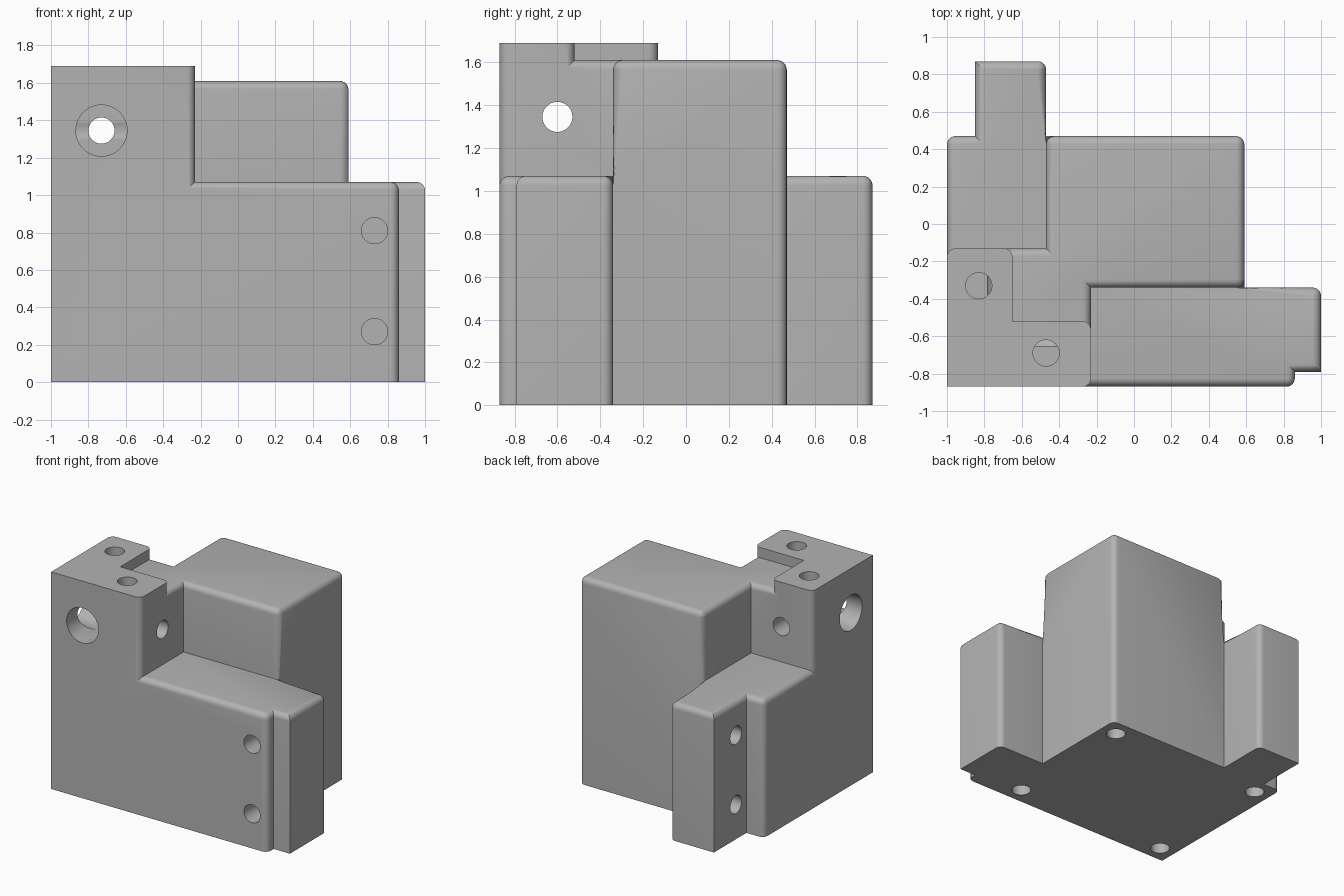
import bpy, bmesh, math
from mathutils import Vector, Matrix

if "Cube" in bpy.data.objects:
    bpy.data.objects.remove(bpy.data.objects["Cube"], do_unlink=True)

grey = bpy.data.materials.new("plain grey")
grey.use_nodes = True
colour = (0.45, 0.45, 0.45, 1)
grey.diffuse_color = colour
grey.node_tree.nodes["Principled BSDF"].inputs["Base Color"].default_value = colour

LOW, MID, TOP = 1.07, 1.61, 1.69

# Rectangular zones of the bracket: x range, y range, height
zones = [
    (-1, .86, -.87, -.34, LOW),      # side arm
    (.86, 1, -.79, -.34, LOW),       # side arm tongue
    (-1, -.47, -.87, .47, LOW),      # rear arm
    (-.85, -.47, .47, .87, LOW),     # rear arm tongue
    (-.47, .59, -.34, .47, MID),     # main block
    (-1, -.23, -.87, -.13, MID),     # corner column
    (-1, -.23, -.87, -.52, TOP),     # L-shaped pad
    (-1, -.65, -.87, -.13, TOP),
]
xs = sorted({v for z in zones for v in z[:2]})
ys = sorted({v for z in zones for v in z[2:4]})
zs = [0, LOW, MID, TOP]


def filled(i, j, k):
    if min(i, j, k) < 0 or i > len(xs) - 2 or j > len(ys) - 2 or k > 2:
        return False
    x, y = (xs[i] + xs[i + 1]) / 2, (ys[j] + ys[j + 1]) / 2
    return any(a < x < b and c < y < d and zs[k + 1] <= h for a, b, c, d, h in zones)


# Skin the filled cells, then merge coplanar faces
bm = bmesh.new()
verts = {}


def vert(i, j, k):
    if (i, j, k) not in verts:
        verts[i, j, k] = bm.verts.new((xs[i], ys[j], zs[k]))
    return verts[i, j, k]


for i in range(len(xs) - 1):
    for j in range(len(ys) - 1):
        for k in range(3):
            if not filled(i, j, k):
                continue
            for axis in range(3):
                for side in (0, 1):
                    near = [i, j, k]
                    near[axis] += 2 * side - 1
                    if filled(*near):
                        continue
                    ring = []
                    for u, v in ((0, 0), (1, 0), (1, 1), (0, 1)):
                        c = [i, j, k]
                        c[axis] += side
                        c[(axis + 1) % 3] += u
                        c[(axis + 2) % 3] += v
                        ring.append(vert(*c))
                    bm.faces.new(ring if side else ring[::-1])
bm.normal_update()
bmesh.ops.dissolve_limit(bm, angle_limit=0.01, verts=bm.verts[:], edges=bm.edges[:])
bm.normal_update()

# Round the outer edges, leaving the base, pad rim and three corners crisp
crisp = [(-1, -.87), (1, -.79), (-.85, .87)]


def rounded(e):
    a, b = (v.co for v in e.verts)
    if not e.is_convex or e.calc_face_angle(0) < 0.5:
        return False
    if abs(a.z - b.z) < .001:
        return .01 < a.z < TOP - .01
    return not any(abs(a.x - x) < .01 and abs(a.y - y) < .01 for x, y in crisp)


bmesh.ops.bevel(bm, geom=[e for e in bm.edges if rounded(e)], offset=.045,
                offset_type='OFFSET', segments=6, profile=.5, affect='EDGES',
                clamp_overlap=False)
mesh = bpy.data.meshes.new("bracket_body")
bm.to_mesh(mesh)
bm.free()
mesh.materials.append(grey)
body = bpy.data.objects.new("bracket_body", mesh)
bpy.context.collection.objects.link(body)
bpy.context.view_layer.objects.active = body
body.select_set(True)


# Drill a round hole from a surface point, inward along a direction
def drill(point, direction, depth, radius=.07):
    d = Vector(direction)
    start = Vector(point) - d * .05
    hole = bmesh.new()
    turn = d.to_track_quat('Z', 'Y').to_matrix().to_4x4()
    place = Matrix.Translation(start + d * (depth + .05) / 2) @ turn
    bmesh.ops.create_cone(hole, cap_ends=True, segments=48, radius1=radius,
                          radius2=radius, depth=depth + .05, matrix=place)
    data = bpy.data.meshes.new("drill")
    hole.to_mesh(data)
    hole.free()
    data.materials.append(grey)
    cutter = bpy.data.objects.new("drill", data)
    cutter.hide_render = True
    bpy.context.collection.objects.link(cutter)
    mod = body.modifiers.new("hole", 'BOOLEAN')
    mod.operation, mod.solver, mod.object = 'DIFFERENCE', 'EXACT', cutter
    bpy.ops.object.modifier_apply(modifier=mod.name)
    bpy.data.objects.remove(cutter, do_unlink=True)


# Crossing counterbored holes through the column
for point, way in (((-.73, -.87, 1.345), (0, 1, 0)), ((-1, -.6, 1.345), (1, 0, 0))):
    drill(point, way, .4, .137)
    drill(point, way, .85)
# Fixing holes in both arms
for z in (.27, .81):
    drill((.73, -.87, z), (0, 1, 0), .3)
    drill((-.85, .6, z), (1, 0, 0), .25)
# Pad holes
for x, y in ((-.83, -.33), (-.47, -.69)):
    drill((x, y, TOP), (0, 0, -1), .3)
# Base holes
for x in (-.87, .46):
    for y in (-.74, .34):
        drill((x, y, 0), (0, 0, 1), .3)

bpy.ops.object.shade_smooth_by_angle(angle=math.radians(30))
